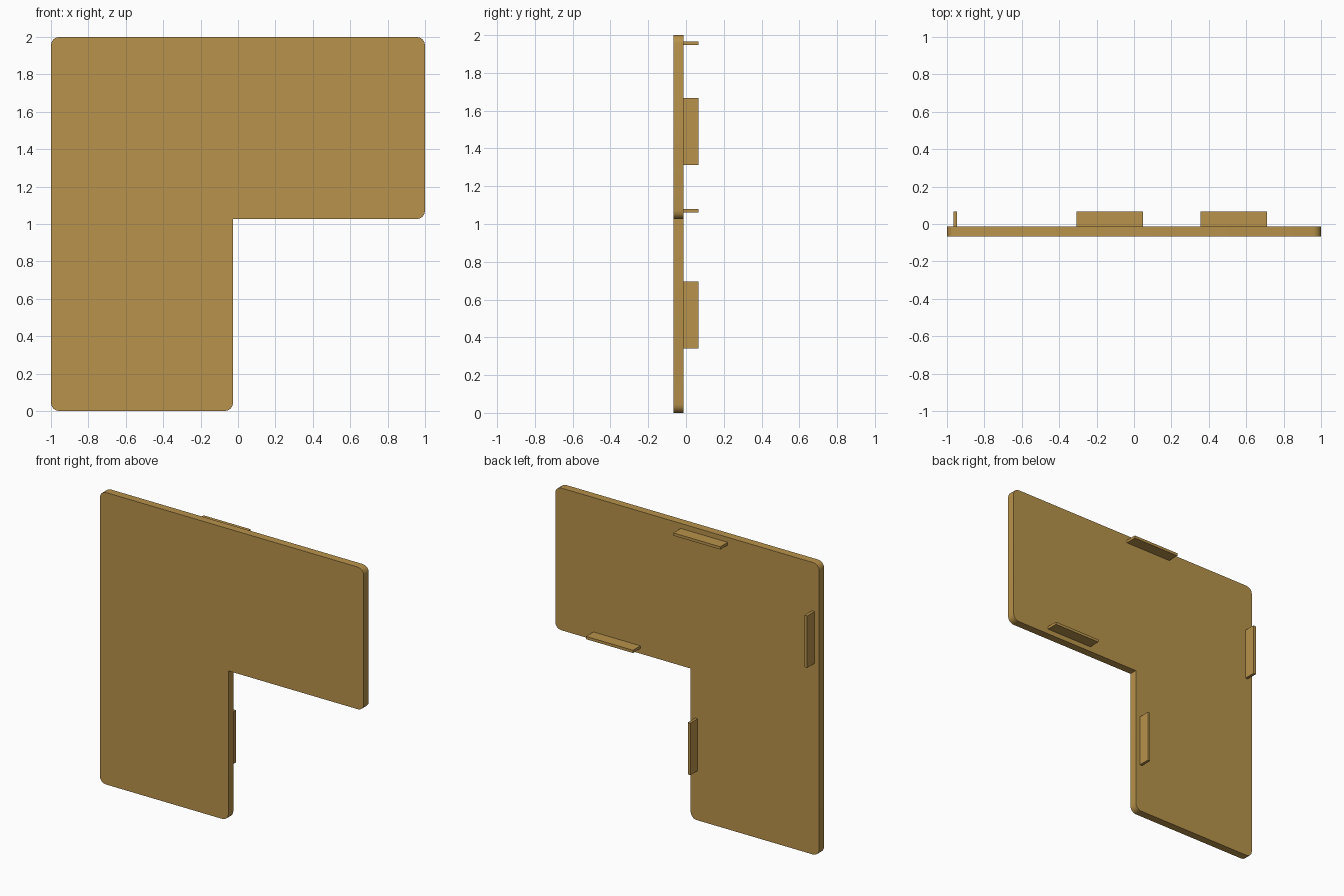
import bpy, bmesh, math

if "Cube" in bpy.data.objects:
    bpy.data.objects.remove(bpy.data.objects["Cube"])

mat = bpy.data.materials.new("tan")
mat.diffuse_color = (0.48, 0.29, 0.07, 1)
mat.use_nodes = True
mat.node_tree.nodes["Principled BSDF"].inputs["Base Color"].default_value = mat.diffuse_color

Y_FRONT, Y_BACK, Y_TAB = -0.067, -0.013, 0.067
INNER_X, INNER_Z, R, STEPS = -0.026, 1.026, 0.045, 4


def add_object(name, bm):
    bmesh.ops.recalc_face_normals(bm, faces=bm.faces)
    mesh = bpy.data.meshes.new(name)
    bm.to_mesh(mesh)
    bm.free()
    ob = bpy.data.objects.new(name, mesh)
    bpy.context.collection.objects.link(ob)
    mesh.materials.append(mat)
    return ob


def rounded(cx, cz, start):
    # Quarter-circle corner, counter-clockwise from the start angle
    return [(cx + R * math.cos(a), cz + R * math.sin(a))
            for a in (math.radians(start + 90 * i / STEPS) for i in range(STEPS + 1))]


# L-shaped plate: outer corners rounded, inner corner sharp
outline = (rounded(-1 + R, R, 180) + rounded(INNER_X - R, R, 270)
           + [(INNER_X, INNER_Z)]
           + rounded(1 - R, INNER_Z + R, 270) + rounded(1 - R, 2 - R, 0)
           + rounded(-1 + R, 2 - R, 90))
bm = bmesh.new()
face = bm.faces.new([bm.verts.new((x, Y_FRONT, z)) for x, z in outline])
ext = bmesh.ops.extrude_face_region(bm, geom=[face], use_keep_orig=True)
bmesh.ops.translate(bm, vec=(0, Y_BACK - Y_FRONT, 0),
                    verts=[g for g in ext["geom"] if isinstance(g, bmesh.types.BMVert)])
plate = add_object("corner_plate", bm)
bpy.context.view_layer.objects.active = plate
plate.select_set(True)
bpy.ops.object.shade_smooth_by_angle(angle=math.radians(35))
plate.select_set(False)


# Clip tabs on the back, each just inside an edge
def tab(name, x, z, size_x, size_z):
    bm = bmesh.new()
    bmesh.ops.create_cube(bm, size=1)
    y0 = Y_BACK - 0.003
    for v in bm.verts:
        v.co = (x + v.co.x * size_x, (y0 + Y_TAB) / 2 + v.co.y * (Y_TAB - y0),
                z + v.co.z * size_z)
    add_object(name, bm)


LENGTH, THICK, INSET = 0.356, 0.019, 0.044
tab("top_tab", -0.129, 2 - INSET, LENGTH, THICK)
tab("inner_top_tab", 0.533, INNER_Z + INSET, LENGTH, THICK)
tab("outer_side_tab", -1 + INSET, 1.49, THICK, LENGTH)
tab("inner_side_tab", INNER_X - INSET, 0.518, THICK, LENGTH)
